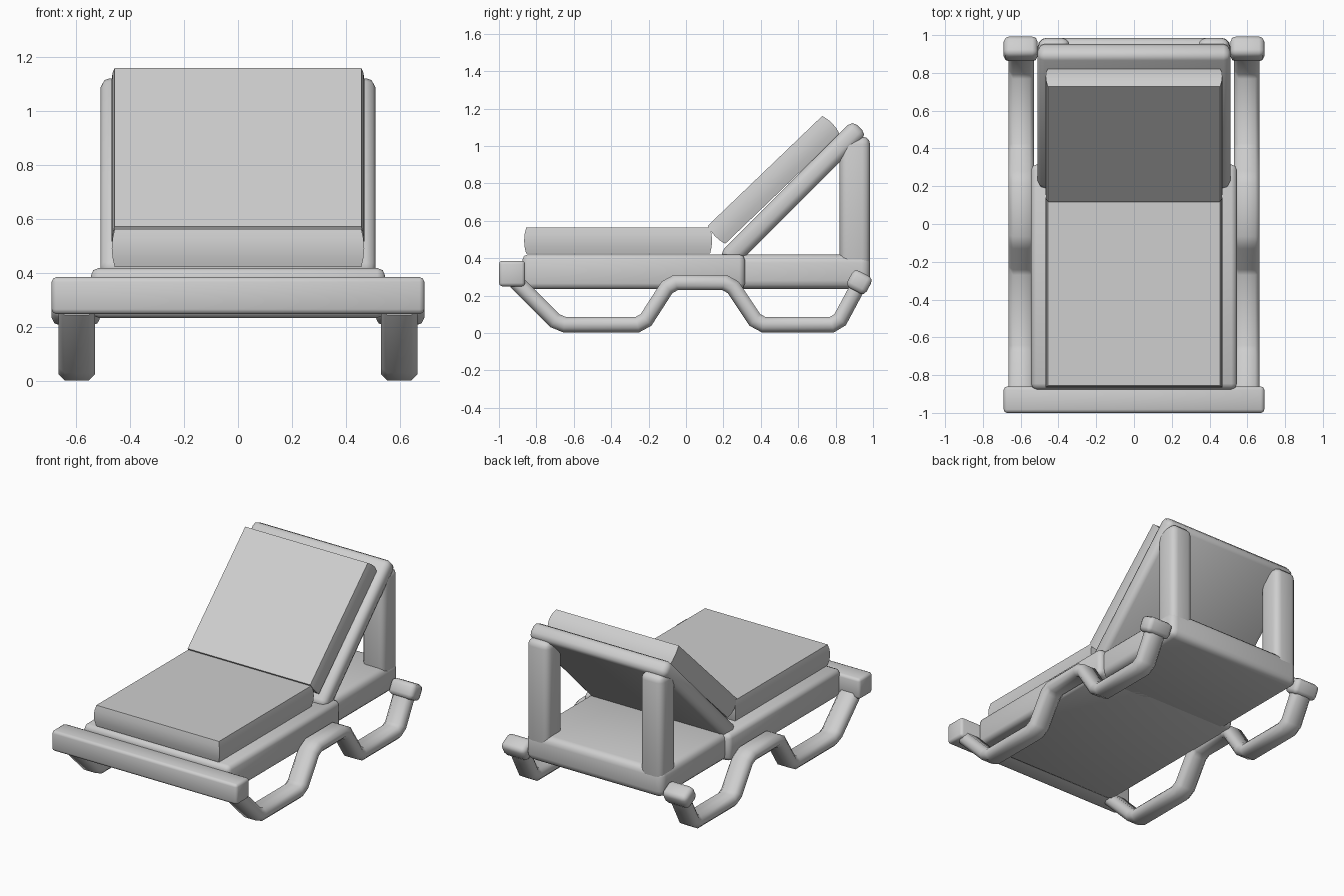
import bpy, bmesh, math
from mathutils import Vector

cube = bpy.data.objects.get("Cube")
if cube:
    bpy.data.objects.remove(cube, do_unlink=True)

GREY = (0.62, 0.62, 0.62, 1.0)
grey = bpy.data.materials.new("light grey")
grey.use_nodes = True
grey.diffuse_color = GREY
grey.node_tree.nodes["Principled BSDF"].inputs["Base Color"].default_value = GREY


def finish(name, bm, angle):
    """Turn a bmesh into a smooth-shaded grey object."""
    bmesh.ops.recalc_face_normals(bm, faces=bm.faces)
    mesh = bpy.data.meshes.new(name)
    bm.to_mesh(mesh)
    bm.free()
    mesh.materials.append(grey)
    ob = bpy.data.objects.new(name, mesh)
    bpy.context.collection.objects.link(ob)
    bpy.ops.object.select_all(action="DESELECT")
    ob.select_set(True)
    bpy.context.view_layer.objects.active = ob
    bpy.ops.object.shade_smooth_by_angle(angle=math.radians(angle))
    return ob


def box(name, centre, size, bevel, tilt=0, segments=2):
    """Box with rounded edges, tilted about the x axis."""
    bm = bmesh.new()
    bmesh.ops.create_cube(bm, size=1)
    bmesh.ops.scale(bm, vec=size, verts=bm.verts)
    bmesh.ops.bevel(bm, geom=bm.edges[:], offset=bevel, segments=segments,
                    profile=0.5, affect="EDGES", clamp_overlap=True)
    ob = finish(name, bm, 50)
    ob.location = centre
    ob.rotation_euler.x = math.radians(tilt)
    return ob


def cushion(name, centre, size, tilt=0, bulge=0.011):
    """Crisp-edged pad whose sides swell slightly at mid height."""
    bm = bmesh.new()
    bmesh.ops.create_cube(bm, size=1)
    bmesh.ops.scale(bm, vec=(size[0] - 2 * bulge, size[1] - 2 * bulge, size[2]),
                    verts=bm.verts)
    upright = [e for e in bm.edges
               if abs(e.verts[0].co.z - e.verts[1].co.z) > 0.01]
    bmesh.ops.subdivide_edges(bm, edges=upright, cuts=3)
    for v in bm.verts:
        swell = bulge * (1 - (2 * v.co.z / size[2]) ** 2)
        v.co.x += math.copysign(swell, v.co.x)
        v.co.y += math.copysign(swell, v.co.y)
    ob = finish(name, bm, 30)
    ob.location = centre
    ob.rotation_euler.x = math.radians(tilt)
    return ob


def runner(name, x, path, width, depth, chamfer, corner):
    """Flattened tube swept along a bent path in the yz plane."""
    pts = [Vector(p) for p in path]
    soft = [pts[0]]
    for a, b, c in zip(pts, pts[1:], pts[2:]):
        soft += [b + (a - b).normalized() * corner,
                 b + (c - b).normalized() * corner]
    soft.append(pts[-1])
    w, d, k = width / 2, depth / 2, chamfer
    section = [(w, d - k), (w - k, d), (k - w, d), (-w, d - k),
               (-w, k - d), (k - w, -d), (w - k, -d), (w, k - d)]
    bm = bmesh.new()
    rings = []
    for i, p in enumerate(soft):
        before = (p - soft[i - 1]).normalized() if i else None
        after = (soft[i + 1] - p).normalized() if i < len(soft) - 1 else None
        before, after = before or after, after or before
        along = (before + after).normalized()
        side = Vector((-along.y, along.x)) / along.dot(after)
        rings.append([bm.verts.new((x + u, *(p + side * v))) for u, v in section])
    for r, s in zip(rings, rings[1:]):
        for j in range(len(section)):
            n = (j + 1) % len(section)
            bm.faces.new((r[j], r[n], s[n], s[j]))
    bm.faces.new(rings[0])
    bm.faces.new(rings[-1])
    return finish(name, bm, 50)


# Bed frame: wide front part and narrower rear part
box("front_frame", (0, -0.28, 0.328), (1.09, 1.19, 0.185), 0.03)
box("rear_frame", (0, 0.6, 0.328), (1.02, 0.77, 0.185), 0.045, segments=3)
box("front_bar", (0, -0.93, 0.318), (1.38, 0.14, 0.137), 0.018)

# Tilted backrest frame
box("backrest_frame", (0, 0.572, 0.742), (1.02, 1.01, 0.108), 0.036, tilt=45)

# Pads
cushion("seat_cushion", (0, -0.363, 0.494), (0.935, 1.005, 0.14))
cushion("back_cushion", (0, 0.469, 0.819), (0.935, 0.87, 0.134), tilt=43.8)

# Both sides: rear posts, bent runners and their end caps
LEG_PATH = [(-0.91, 0.275), (-0.68, 0.045), (-0.23, 0.045), (-0.085, 0.27),
            (0.235, 0.27), (0.385, 0.045), (0.81, 0.045), (0.92, 0.25)]
for side, s in (("left", 1), ("right", -1)):
    box(side + "_rear_post", (s * 0.423, 0.903, 0.68), (0.165, 0.163, 0.74),
        0.042, segments=3)
    runner(side + "_runner_leg", s * 0.597, LEG_PATH, 0.136, 0.082, 0.024, 0.03)
    box(side + "_leg_cap", (s * 0.6, 0.927, 0.272), (0.18, 0.116, 0.105),
        0.028, tilt=-28)
